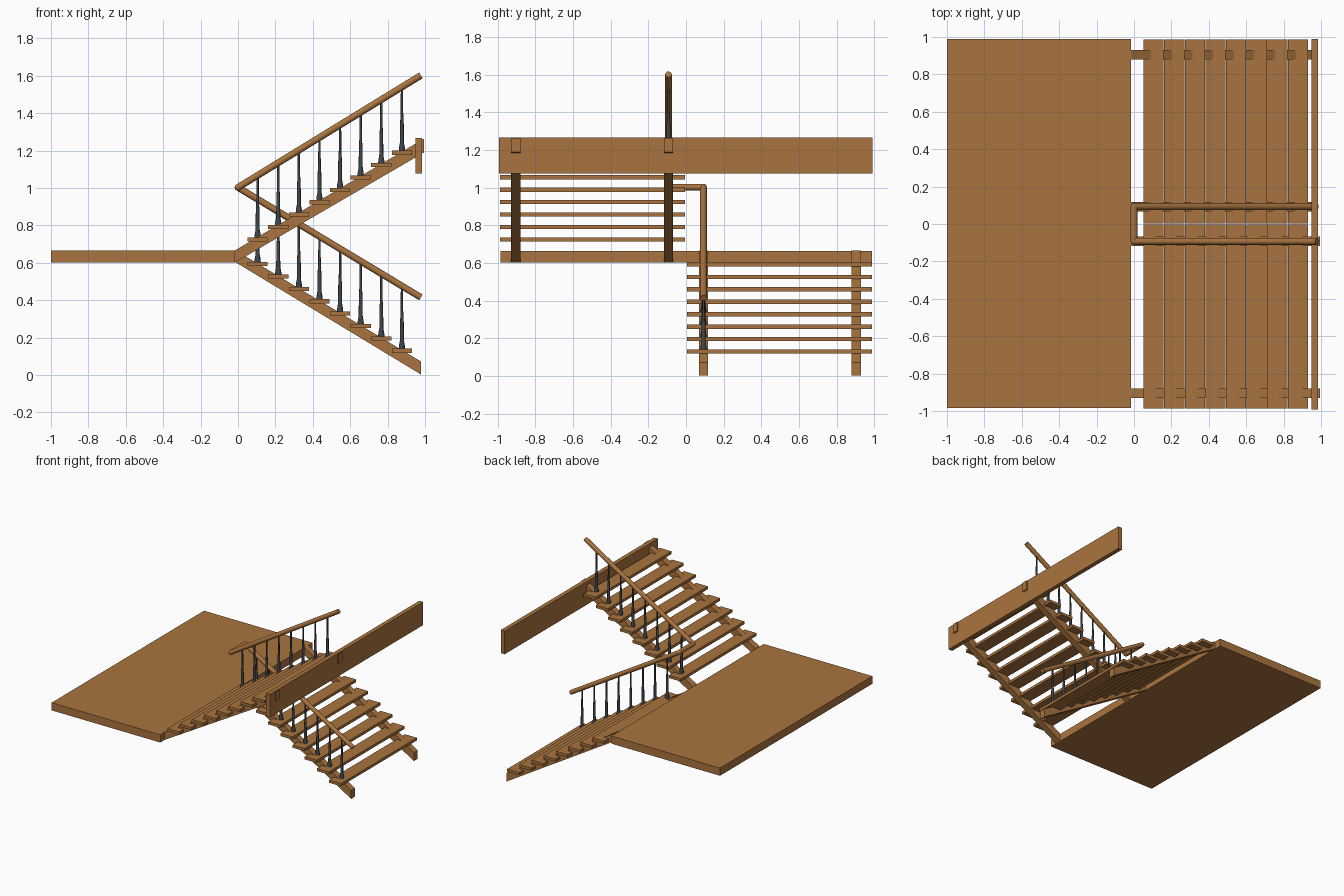
import bpy, bmesh, math
from mathutils import Vector

if "Cube" in bpy.data.objects:
    bpy.data.objects.remove(bpy.data.objects["Cube"])


def material(name, rgb):
    m = bpy.data.materials.new(name)
    m.diffuse_color = (*rgb, 1)
    m.use_nodes = True
    m.node_tree.nodes["Principled BSDF"].inputs["Base Color"].default_value = m.diffuse_color
    return m


WOOD = material("warm wood", (0.40, 0.175, 0.05))
IRON = material("dark iron", (0.05, 0.06, 0.07))


def finish(name, bm, mat, smooth=False):
    bmesh.ops.recalc_face_normals(bm, faces=bm.faces)
    me = bpy.data.meshes.new(name)
    bm.to_mesh(me)
    bm.free()
    me.materials.append(mat)
    ob = bpy.data.objects.new(name, me)
    bpy.context.collection.objects.link(ob)
    if smooth:
        bpy.ops.object.select_all(action='DESELECT')
        bpy.context.view_layer.objects.active = ob
        ob.select_set(True)
        bpy.ops.object.shade_smooth_by_angle(angle=math.radians(40))
    return ob


def prism(name, xz, y0, y1, mat=WOOD):
    """Extrude an x-z outline from y0 to y1."""
    bm = bmesh.new()
    f = bm.faces.new([bm.verts.new((x, y0, z)) for x, z in xz])
    ext = bmesh.ops.extrude_face_region(bm, geom=[f])
    verts = [g for g in ext["geom"] if isinstance(g, bmesh.types.BMVert)]
    bmesh.ops.translate(bm, verts=verts, vec=(0, y1 - y0, 0))
    return finish(name, bm, mat)


def block(name, x0, x1, y0, y1, z0, z1):
    return prism(name, [(x0, z0), (x1, z0), (x1, z1), (x0, z1)], y0, y1)


def rod(bm, a, b, r, n=16):
    """Capped round bar between two points."""
    a, b = Vector(a), Vector(b)
    d = b - a
    ret = bmesh.ops.create_cone(bm, cap_ends=True, segments=n, radius1=r, radius2=r, depth=d.length)
    mat = d.to_track_quat('Z', 'Y').to_matrix().to_4x4()
    mat.translation = (a + b) / 2
    bmesh.ops.transform(bm, matrix=mat, verts=ret["verts"])


def baluster(name, x, y, z0, z1, n=10):
    """Turned post: flared foot, thicker lower shaft, thin upper shaft."""
    h = z1 - z0
    prof = [(0.017, 0), (0.016, 0.018), (0.011, 0.045), (0.010, 0.42 * h), (0.007, 0.6 * h), (0.006, h)]
    bm = bmesh.new()
    rings = [[bm.verts.new((x + r * math.cos(2 * math.pi * i / n), y + r * math.sin(2 * math.pi * i / n), z0 + z))
              for i in range(n)] for r, z in prof]
    for lo, hi in zip(rings, rings[1:]):
        for i in range(n):
            j = (i + 1) % n
            bm.faces.new((lo[i], lo[j], hi[j], hi[i]))
    bm.faces.new(rings[0][::-1])
    bm.faces.new(rings[-1])
    finish(name, bm, IRON, True)


# landing platform and top support beam
block("landing", -1.0, -0.015, -0.985, 0.988, 0.602, 0.665)
block("top_beam", 0.95, 0.985, -0.992, 0.99, 1.077, 1.267)

RAIL_Z = 1.003
flights = [  # name, y side, tread start z, tread step, rail end z, stringer outline
    ("lower", 1, 0.593, -0.0662, 0.415,
     [(-0.015, 0.604), (0.978, 0.003), (0.978, 0.073), (-0.015, 0.668)]),
    ("upper", -1, 0.725, 0.0662, 1.602,
     [(-0.015, 0.602), (0.995, 1.19), (0.995, 1.264), (-0.015, 0.667)]),
]
for name, side, tz, dz, rz, outline in flights:
    # sloping stringers
    for part, yc in (("inner", 0.093), ("outer", 0.905)):
        prism(f"{name}_{part}_stringer", outline, side * yc - 0.025, side * yc + 0.025)
    # treads with a baluster on each
    for i in range(8):
        x, z = 0.105 + 0.1102 * i, tz + dz * i
        ya, yb = sorted((side * 0.004, side * 0.987))
        block(f"{name}_tread_{i + 1}", x - 0.054, x + 0.054, ya, yb, z - 0.011, z + 0.011)
        baluster(f"{name}_baluster_{i + 1}", x, side * 0.093, z + 0.008,
                 RAIL_Z + (rz - RAIL_Z) * x / 0.98)

# continuous handrail with a turn at the landing
bm = bmesh.new()
corners = {s: Vector((0, s * 0.093, RAIL_Z)) for s in (-1, 1)}
rod(bm, corners[-1], corners[1], 0.018)
for _, s, _, _, rz, _ in flights:
    rod(bm, corners[s], (0.978, s * 0.093, rz), 0.018)
    ball = bmesh.ops.create_uvsphere(bm, u_segments=16, v_segments=8, radius=0.018)
    bmesh.ops.translate(bm, verts=ball["verts"], vec=corners[s])
finish("handrail", bm, WOOD, True)
